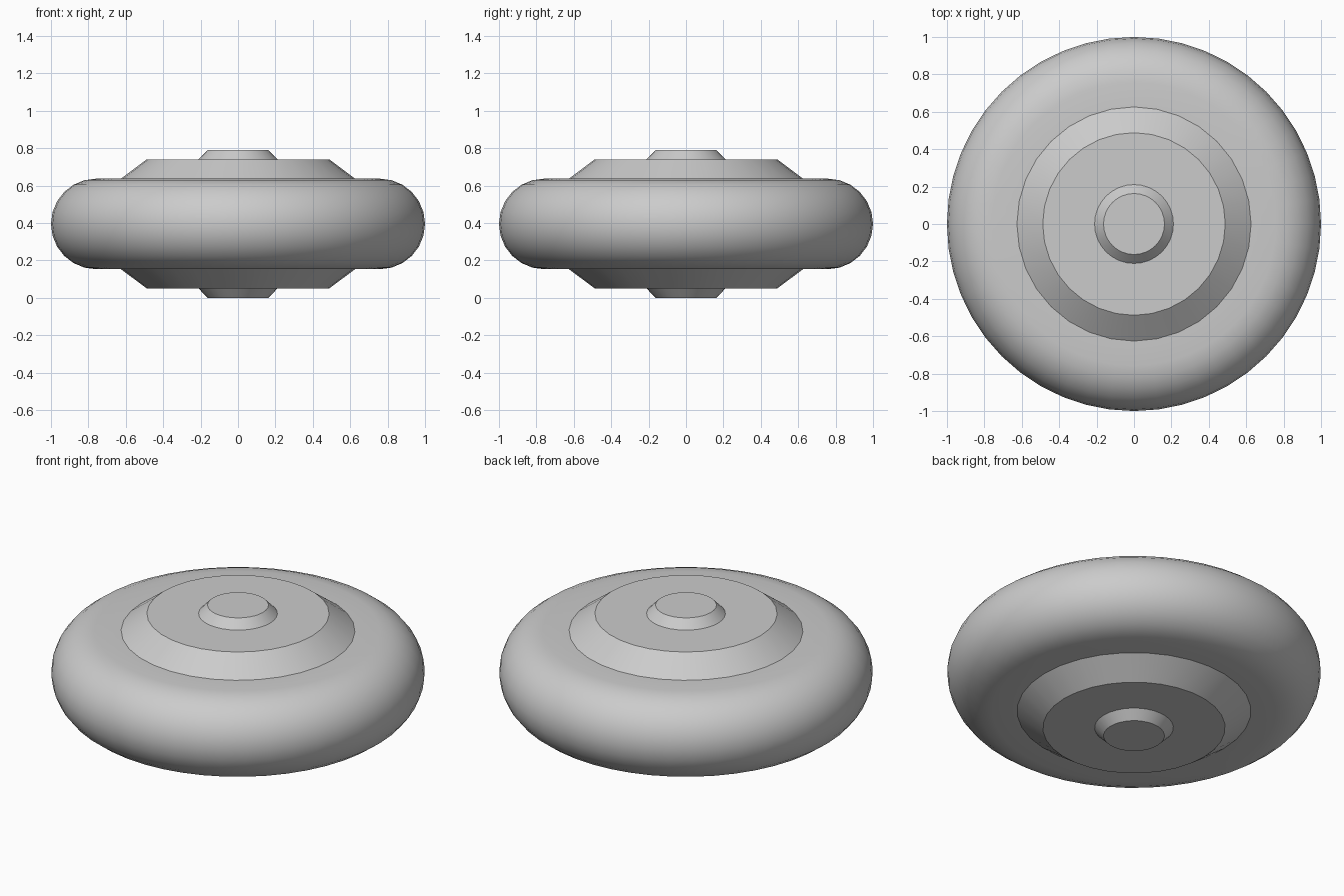
import bpy, bmesh
from math import sin, cos, pi, radians

if "Cube" in bpy.data.objects:
    bpy.data.objects.remove(bpy.data.objects["Cube"])

MID = 0.395  # height of the wheel's mirror plane


def lathe(name, profile, sides=32, closed=False, smooth_angle=30):
    """Revolve (radius, z offset) points about the vertical axis."""
    bm = bmesh.new()
    rings = [[bm.verts.new((r * cos(2 * pi * i / sides), r * sin(2 * pi * i / sides), MID + z))
              for i in range(sides)] for r, z in profile]
    pairs = list(zip(rings, rings[1:]))
    if closed:
        pairs.append((rings[-1], rings[0]))
    else:
        bm.faces.new(rings[0])
        bm.faces.new(rings[-1])
    for a, b in pairs:
        for i in range(sides):
            j = (i + 1) % sides
            bm.faces.new((a[i], a[j], b[j], b[i]))
    bmesh.ops.recalc_face_normals(bm, faces=bm.faces)
    mesh = bpy.data.meshes.new(name)
    bm.to_mesh(mesh)
    bm.free()
    ob = bpy.data.objects.new(name, mesh)
    bpy.context.collection.objects.link(ob)
    bpy.ops.object.select_all(action='DESELECT')
    ob.select_set(True)
    bpy.context.view_layer.objects.active = ob
    bpy.ops.object.shade_smooth_by_angle(angle=radians(smooth_angle))
    return ob


# Tyre: flat side walls with a half-round tread
H = 0.242
steps = 12
tread = [(1 - H + H * cos(a), H * sin(a))
         for a in (-pi / 2 + pi * k / steps for k in range(steps + 1))]
lathe("tyre", [(0.6, -H)] + tread + [(0.6, H)], sides=48, closed=True)

# Rim: disc with wide conical edges on both sides
lathe("rim", [(0.488, -0.345), (0.626, -H), (0.626, H), (0.488, 0.345)])

# Hub: small tapered caps on both sides
lathe("hub", [(0.163, -0.395), (0.211, -0.345), (0.211, 0.345), (0.163, 0.395)])
